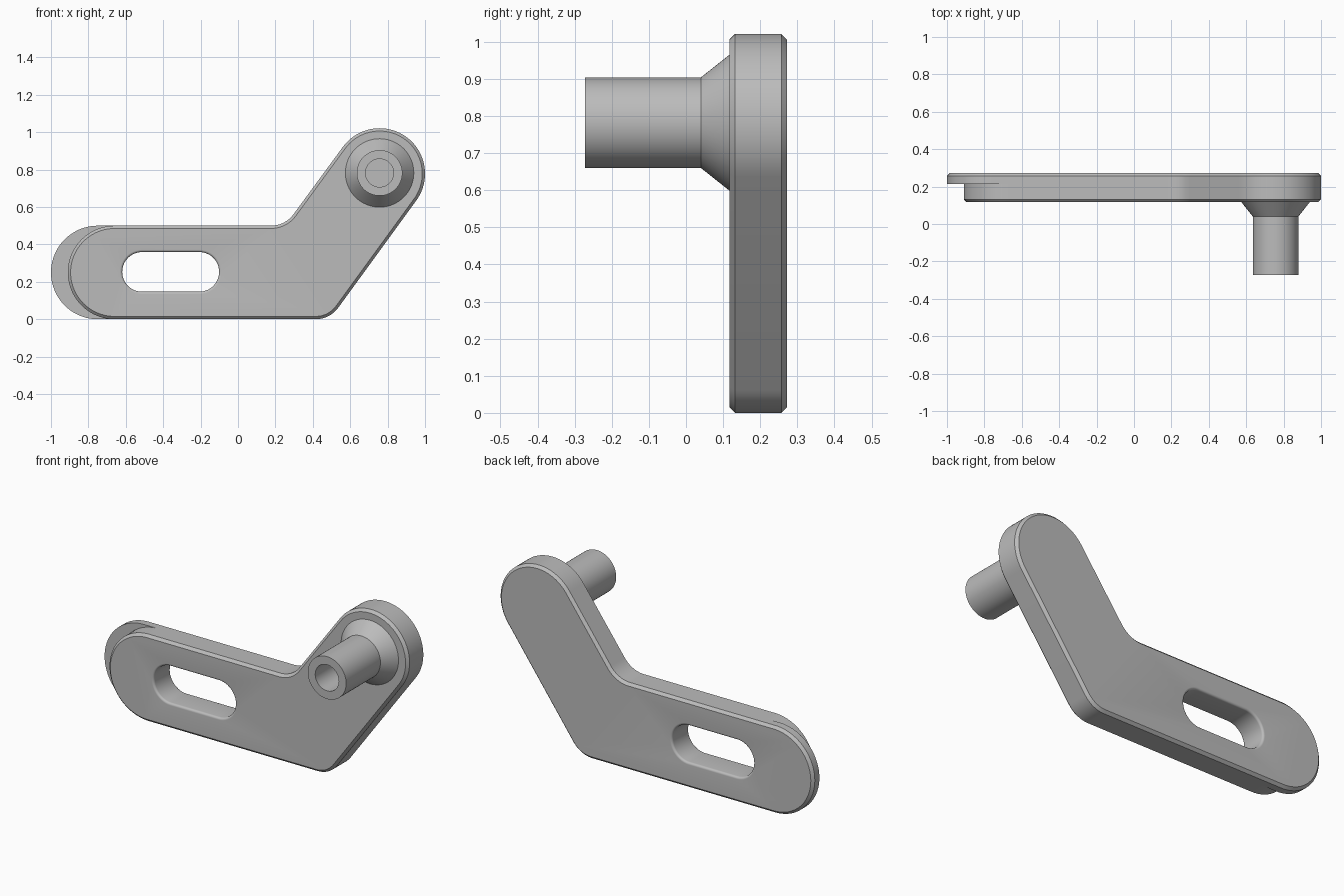
import bpy, bmesh
from math import cos, sin, radians, pi

cube = bpy.data.objects.get("Cube")
if cube:
    bpy.data.objects.remove(cube)

grey = bpy.data.materials.new("plain grey")
grey.use_nodes = True
tone = (0.5, 0.5, 0.5, 1)
grey.diffuse_color = tone
grey.node_tree.nodes["Principled BSDF"].inputs["Base Color"].default_value = tone


def arc(cx, cz, r, start, end, steps=24):
    angles = [radians(start + (end - start) * i / steps) for i in range(steps + 1)]
    return [(cx + r * cos(a), cz + r * sin(a)) for a in angles]


def loft(name, rings, capped=True):
    """Bridge equal-sized closed loops given as (y, [(x, z), ...])."""
    bm = bmesh.new()
    loops = [[bm.verts.new((x, y, z)) for x, z in pts] for y, pts in rings]
    n = len(loops[0])
    for a, b in zip(loops, loops[1:]):
        for i in range(n):
            j = (i + 1) % n
            bm.faces.new((a[i], a[j], b[j], b[i]))
    if capped:
        bm.faces.new(loops[0])
        bm.faces.new(loops[-1])
    bmesh.ops.remove_doubles(bm, verts=bm.verts, dist=1e-5)
    bmesh.ops.recalc_face_normals(bm, faces=bm.faces)
    mesh = bpy.data.meshes.new(name)
    bm.to_mesh(mesh)
    bm.free()
    mesh.materials.append(grey)
    obj = bpy.data.objects.new(name, mesh)
    bpy.context.collection.objects.link(obj)
    return obj


def activate(obj):
    bpy.ops.object.select_all(action="DESELECT")
    obj.select_set(True)
    bpy.context.view_layer.objects.active = obj


PIN_X, PIN_Z, TILT = 0.757, 0.778, -36
FRONT, STEP, BACK = 0.117, 0.215, 0.272
CHAMFER = 0.015


def arm_outline(left_x, inset=0):
    """Bent arm: round foot, outer elbow, round head, inner elbow."""
    return (arc(left_x, 0.25, 0.25 - inset, 90, 270, 40)
            + arc(0.415, 0.15, 0.15 - inset, -90, TILT, 12)
            + arc(PIN_X, PIN_Z, 0.243 - inset, TILT, TILT + 180, 40)
            + arc(0.176, 0.65, 0.15 + inset, TILT, -90, 12))


# Arm, with the rear layer reaching further out at the foot
front_x, back_x = -0.66, -0.75
arm = loft("bent_arm", [
    (FRONT, arm_outline(front_x, CHAMFER)),
    (FRONT + CHAMFER, arm_outline(front_x)),
    (STEP, arm_outline(front_x)),
    (STEP, arm_outline(back_x)),
    (BACK - CHAMFER, arm_outline(back_x)),
    (BACK, arm_outline(back_x, CHAMFER)),
])


# Slot with softly rounded rims
def slot_outline(r):
    return arc(-0.513, 0.253, r, 90, 270) + arc(-0.207, 0.253, r, -90, 90)


SLOT_R, RIM = 0.106, 0.013
steps = [i * pi / 12 for i in range(7)]
front_rim = [(FRONT + RIM * (1 - cos(a)), slot_outline(SLOT_R + RIM * (1 - sin(a)))) for a in steps]
back_rim = [(FRONT + BACK - y, pts) for y, pts in reversed(front_rim)]
outer = slot_outline(SLOT_R + RIM)
cutter = loft("slot_cutter", [(FRONT - 0.05, outer)] + front_rim + back_rim + [(BACK + 0.05, outer)])
cutter.hide_render = True
cut = arm.modifiers.new("slot", "BOOLEAN")
cut.operation = "DIFFERENCE"
cut.solver = "EXACT"
cut.object = cutter
activate(arm)
bpy.ops.object.modifier_apply(modifier=cut.name)
bpy.data.objects.remove(cutter)

# Hollow pin with a flared collar at its base
profile = [(0.12, 0.183), (FRONT, 0.183), (0.04, 0.122), (-BACK, 0.122),
           (-BACK, 0.075), (0.1, 0.075)]
pin = loft("hollow_pin", [(y, arc(PIN_X, PIN_Z + 0.004, r, 0, 354.375, 63)) for y, r in profile])

for part in (arm, pin):
    activate(part)
    bpy.ops.object.shade_smooth_by_angle(angle=radians(30))
